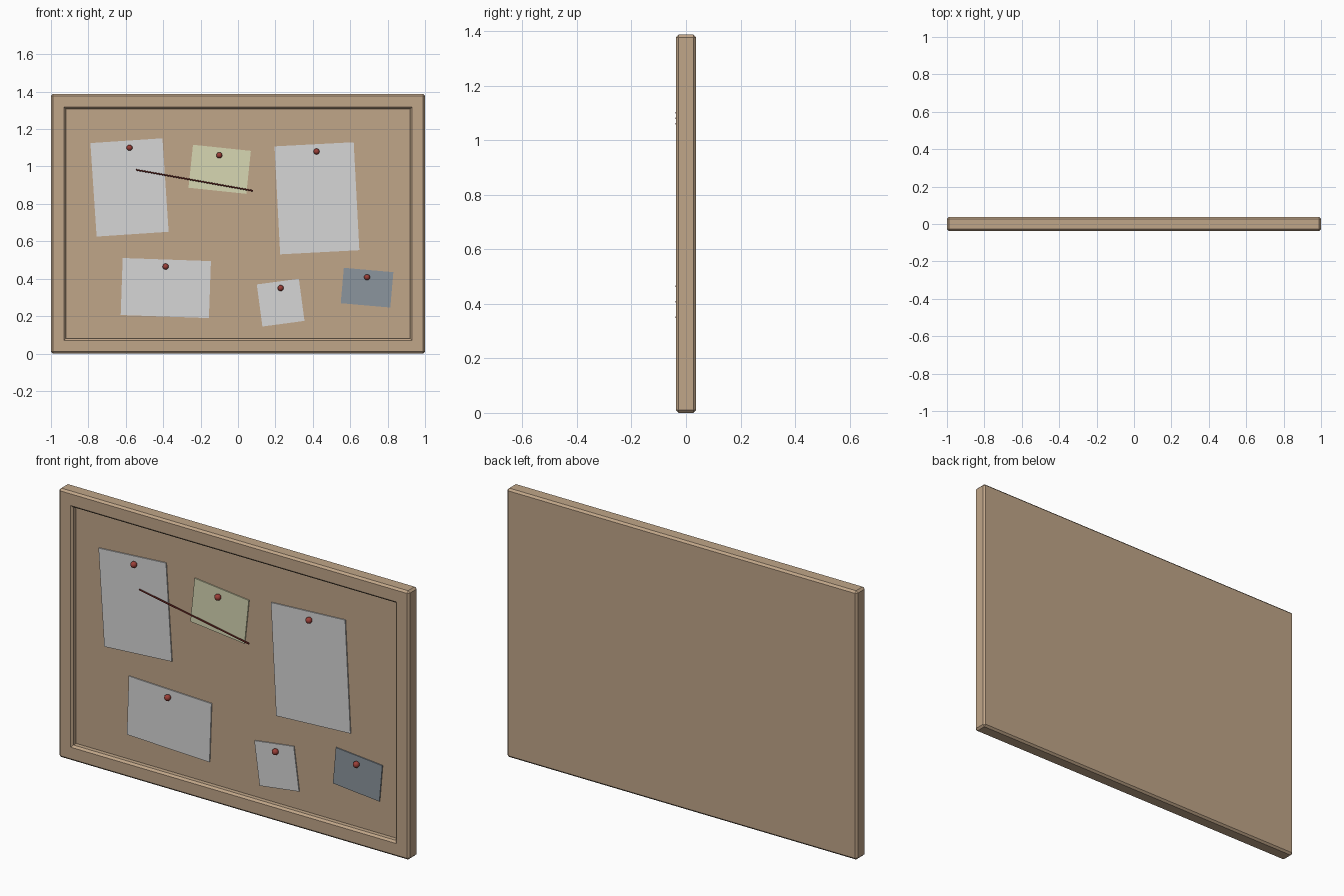
import bpy, bmesh, math
from mathutils import Vector, Matrix

if "Cube" in bpy.data.objects:
    bpy.data.objects.remove(bpy.data.objects["Cube"])


def material(name, rgb):
    m = bpy.data.materials.new(name)
    m.use_nodes = True
    m.diffuse_color = (*rgb, 1)
    m.node_tree.nodes["Principled BSDF"].inputs["Base Color"].default_value = (*rgb, 1)
    return m


WOOD = material("tan wood", (0.53, 0.38, 0.25))
WHITE = material("white paper", (0.67, 0.67, 0.67))
YELLOW = material("pale yellow paper", (0.68, 0.68, 0.45))
BLUE = material("slate blue card", (0.26, 0.30, 0.34))
RED = material("pin red", (0.33, 0.05, 0.04))
THREAD = material("dark red thread", (0.22, 0.03, 0.025))


def finish(bm, name, mat, matrix=Matrix()):
    mesh = bpy.data.meshes.new(name)
    bm.to_mesh(mesh)
    bm.free()
    mesh.materials.append(mat)
    obj = bpy.data.objects.new(name, mesh)
    obj.matrix_world = matrix
    bpy.context.scene.collection.objects.link(obj)
    return obj


def box(size):
    bm = bmesh.new()
    bmesh.ops.create_cube(bm, size=1)
    bmesh.ops.scale(bm, vec=size, verts=bm.verts)
    return bm


# Framed board: chamfered slab with a recessed front
bm = box((2, 0.074, 1.387))
bmesh.ops.bevel(bm, geom=bm.edges[:], offset=0.01, segments=1, affect='EDGES')
bm.normal_update()
front = min(bm.faces, key=lambda f: f.calc_center_median().y)
for thickness, depth in ((0.06, 0), (0.01, -0.01), (0.0, -0.022)):
    bmesh.ops.inset_individual(bm, faces=[front], thickness=thickness, depth=depth,
                               use_even_offset=True)
    bm.normal_update()
finish(bm, "framed_board", WOOD, Matrix.Translation((0, 0, 0.6935)))

# Pinned papers: name, colour, centre x and z, width, height, tilt, pin x and z
papers = (
    ("left_sheet", WHITE, -0.58, 0.888, 0.386, 0.501, 3.8, -0.58, 1.10),
    ("yellow_note", YELLOW, -0.098, 0.985, 0.311, 0.231, -6, -0.10, 1.06),
    ("right_sheet", WHITE, 0.422, 0.83, 0.424, 0.578, 3, 0.42, 1.08),
    ("wide_sheet", WHITE, -0.386, 0.35, 0.472, 0.305, -2, -0.387, 0.465),
    ("small_note", WHITE, 0.228, 0.272, 0.227, 0.227, 7.6, 0.228, 0.35),
    ("blue_card", BLUE, 0.69, 0.352, 0.266, 0.19, -5, 0.69, 0.408),
)
for name, mat, x, z, w, h, tilt, px, pz in papers:
    place = Matrix.Translation((x, -0.0075, z)) @ Matrix.Rotation(-math.radians(tilt), 4, 'Y')
    finish(box((w, 0.006, h)), name, mat, place)
    # Round pin head
    bm = bmesh.new()
    bmesh.ops.create_uvsphere(bm, u_segments=16, v_segments=10, radius=0.016)
    pin = finish(bm, name + "_pin", RED, Matrix.Translation((px, -0.022, pz)))
    pin.data.shade_smooth()

# Thread stretched across the notes
start, end = Vector((-0.545, -0.026, 0.982)), Vector((0.08, -0.026, 0.87))
line = end - start
bm = bmesh.new()
bmesh.ops.create_cone(bm, cap_ends=True, segments=8, radius1=0.004, radius2=0.004,
                      depth=line.length)
finish(bm, "thread", THREAD,
       Matrix.Translation((start + end) / 2) @ line.to_track_quat('Z', 'Y').to_matrix().to_4x4())
